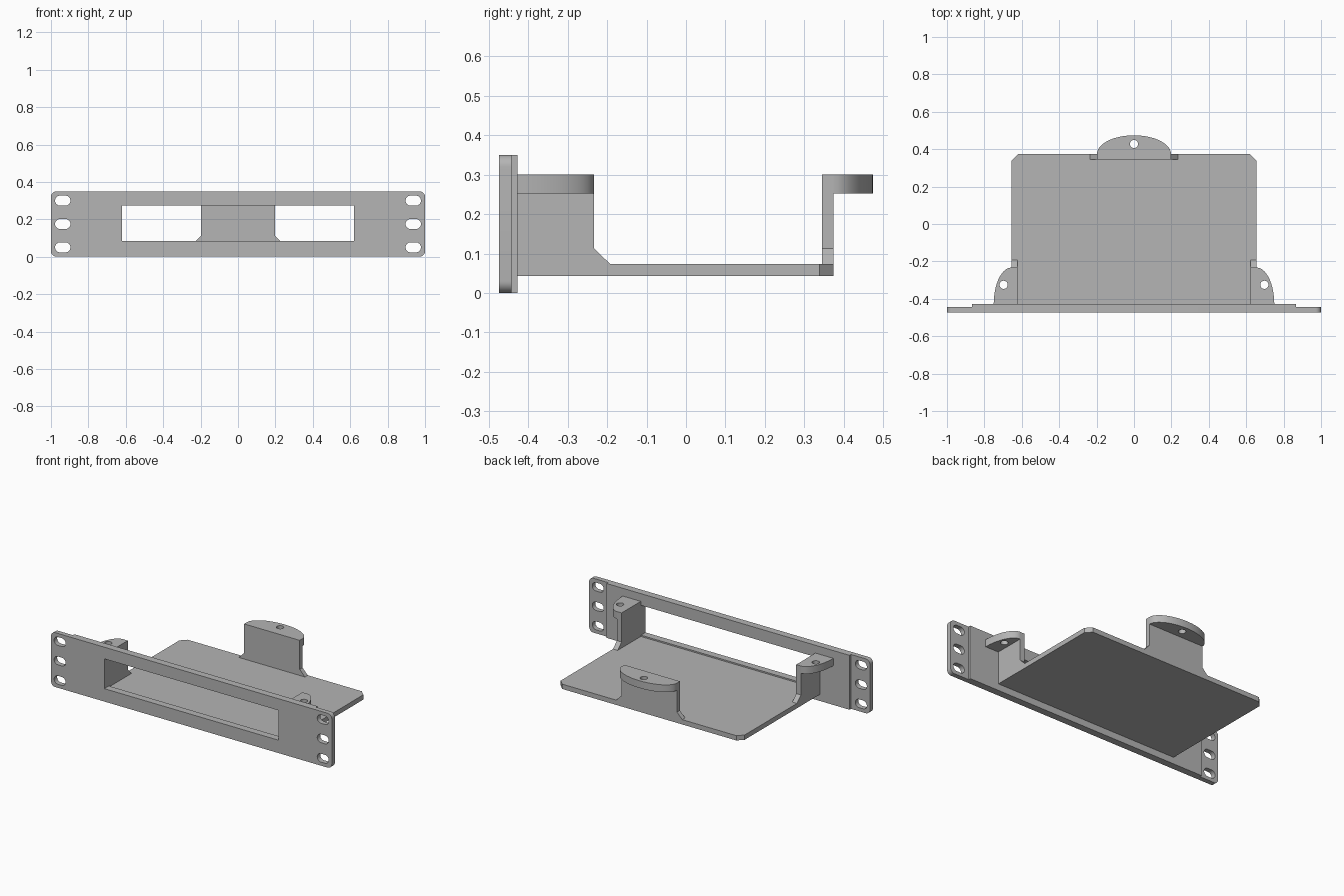
import bpy, bmesh, math
from mathutils import Matrix

cube = bpy.data.objects.get("Cube")
if cube:
    bpy.data.objects.remove(cube, do_unlink=True)

grey = bpy.data.materials.new("plain grey")
grey.use_nodes = True
colour = (0.46, 0.46, 0.46, 1)
grey.diffuse_color = colour
grey.node_tree.nodes["Principled BSDF"].inputs["Base Color"].default_value = colour

# Sketch planes: columns say where sketch x, sketch y and thickness point
FLAT = Matrix.Identity(3)
FRONT = Matrix(((1, 0, 0), (0, 0, -1), (0, 1, 0)))
SIDE = Matrix(((0, 0, 1), (1, 0, 0), (0, 1, 0)))


def plate(name, plane, loops, lo, hi):
    """Extrude an outline with holes from lo to hi along the plane's normal."""
    curve = bpy.data.curves.new(name + "_sketch", "CURVE")
    curve.dimensions = "2D"
    curve.fill_mode = "BOTH"
    curve.extrude = (hi - lo) / 2
    for loop in loops:
        spline = curve.splines.new("POLY")
        spline.points.add(len(loop) - 1)
        for point, (u, v) in zip(spline.points, loop):
            point.co = (u, v, 0, 1)
        spline.use_cyclic_u = True
    sketch = bpy.data.objects.new(name + "_sketch", curve)
    bpy.context.collection.objects.link(sketch)
    bpy.context.view_layer.update()
    graph = bpy.context.evaluated_depsgraph_get()
    mesh = bpy.data.meshes.new_from_object(sketch.evaluated_get(graph))
    bpy.data.objects.remove(sketch, do_unlink=True)
    bm = bmesh.new()
    bm.from_mesh(mesh)
    bmesh.ops.translate(bm, verts=bm.verts, vec=(0, 0, (lo + hi) / 2))
    bmesh.ops.transform(bm, verts=bm.verts, matrix=plane.to_4x4())
    bmesh.ops.remove_doubles(bm, verts=bm.verts, dist=0.0001)
    bmesh.ops.recalc_face_normals(bm, faces=bm.faces)
    bm.to_mesh(mesh)
    bm.free()
    mesh.name = name
    mesh.materials.clear()
    mesh.materials.append(grey)
    obj = bpy.data.objects.new(name, mesh)
    bpy.context.collection.objects.link(obj)
    bpy.ops.object.select_all(action="DESELECT")
    obj.select_set(True)
    bpy.context.view_layer.objects.active = obj
    bpy.ops.object.shade_smooth_by_angle(angle=math.radians(30))
    return obj


def arc(cx, cy, rx, ry, start, end, steps):
    angles = [math.radians(start + (end - start) * i / steps) for i in range(steps + 1)]
    return [(cx + rx * math.cos(a), cy + ry * math.sin(a)) for a in angles]


def circle(cx, cy, r):
    return arc(cx, cy, r, r, 0, 345, 23)


def rect(x0, x1, y0, y1):
    return [(x0, y0), (x1, y0), (x1, y1), (x0, y1)]


def rounded(x0, x1, y0, y1, r):
    return (arc(x1 - r, y1 - r, r, r, 0, 90, 8) + arc(x0 + r, y1 - r, r, r, 90, 180, 8)
            + arc(x0 + r, y0 + r, r, r, 180, 270, 8) + arc(x1 - r, y0 + r, r, r, 270, 360, 8))


def slot(cx, cy, half, r):
    return (arc(cx + half, cy, r, r, -90, 90, 12) + arc(cx - half, cy, r, r, 90, 270, 12))


# Front panel with its window and mounting slots, and the thicker middle behind
window = rect(-0.62, 0.62, 0.083, 0.275)
slots = [slot(s * 0.937, z, 0.014, 0.027) for s in (-1, 1) for z in (0.05, 0.175, 0.30)]
plate("front_panel", FRONT, [rounded(-1, 1, 0, 0.35, 0.03), window] + slots, 0.443, 0.474)
plate("panel_backing", FRONT, [rect(-0.865, 0.865, 0, 0.35), window], 0.428, 0.443)

# Tray with clipped back corners
TRAY_LOW, TRAY_TOP, WALL_TOP, TAB_LOW = 0.043, 0.074, 0.30, 0.253
PANEL, BACK, EDGE, CLIP = -0.428, 0.374, 0.655, 0.035
plate("tray", FLAT, [[(-EDGE, PANEL), (EDGE, PANEL), (EDGE, BACK - CLIP), (EDGE - CLIP, BACK),
                      (CLIP - EDGE, BACK), (-EDGE, BACK - CLIP)]], TRAY_LOW, TRAY_TOP)

# Side walls with a sloped foot, each carrying a rounded screw tab
wall = [(PANEL, TRAY_TOP), (-0.193, TRAY_TOP), (-0.233, 0.113), (-0.233, WALL_TOP), (PANEL, WALL_TOP)]
for side, s in (("left", 1), ("right", -1)):
    lo, hi = sorted((s * 0.622, s * EDGE))
    plate(side + "_wall", SIDE, [wall], lo, hi)
    tab = [(s * EDGE, PANEL)] + arc(s * EDGE, PANEL, s * 0.095, 0.195, 0, 90, 24)
    plate(side + "_tab", FLAT, [tab, circle(s * 0.697, -0.325, 0.022)], TAB_LOW, WALL_TOP)

# Rear wall with sloped feet and its half-oval screw tab
plate("rear_wall", FRONT, [[(-0.235, TRAY_TOP), (0.235, TRAY_TOP), (0.198, 0.113), (0.198, WALL_TOP),
                            (-0.198, WALL_TOP), (-0.198, 0.113)]], -BACK, -0.345)
plate("rear_tab", FLAT, [arc(0, BACK, 0.198, 0.1, 0, 180, 40), circle(0, 0.428, 0.022)],
      TAB_LOW, WALL_TOP)
